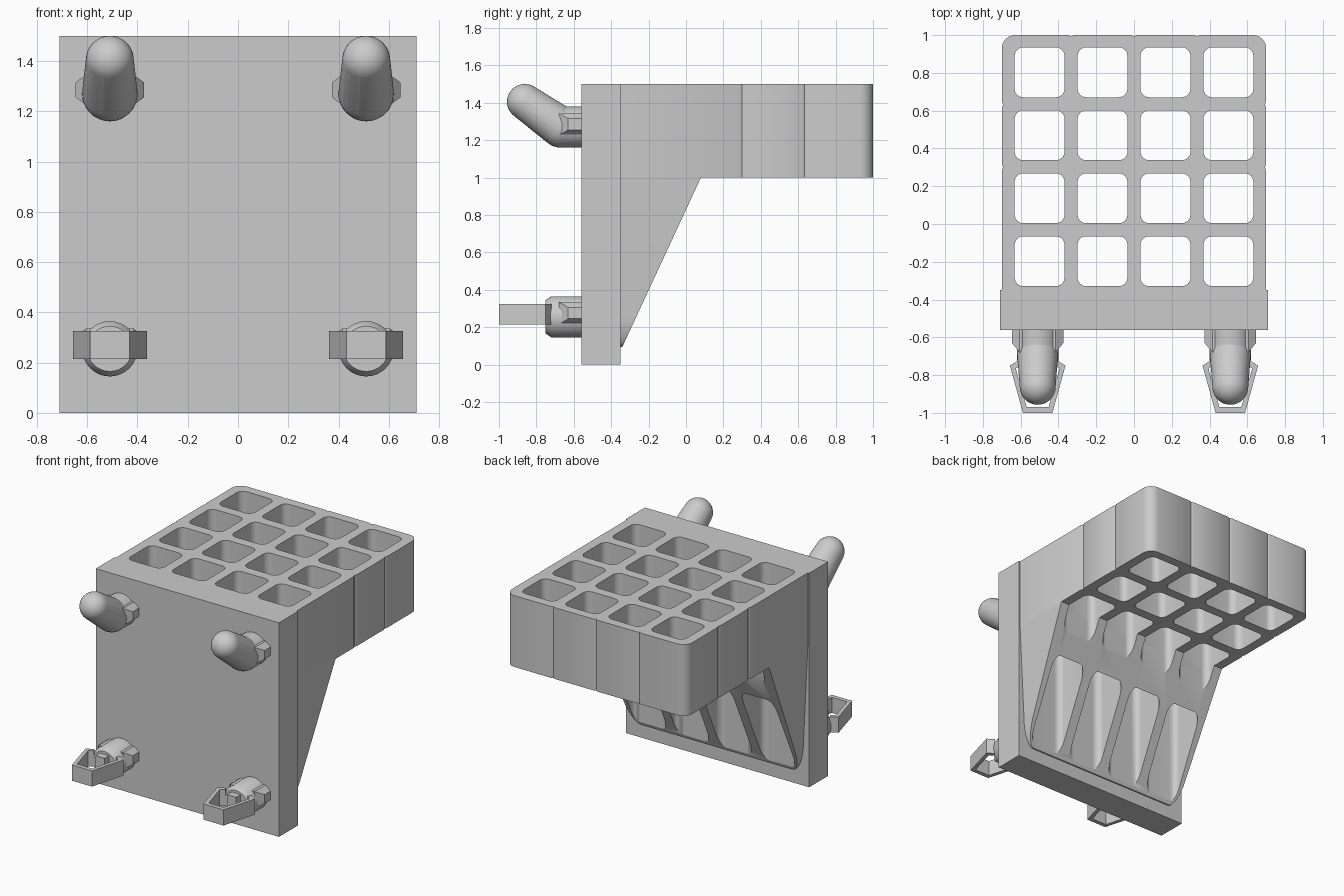
import bpy, bmesh
from math import sin, cos, pi
from mathutils import Vector, Matrix

if "Cube" in bpy.data.objects:
    bpy.data.objects.remove(bpy.data.objects["Cube"])


def make(name, bm, smooth=True):
    bmesh.ops.recalc_face_normals(bm, faces=bm.faces)
    me = bpy.data.meshes.new(name)
    bm.to_mesh(me)
    bm.free()
    ob = bpy.data.objects.new(name, me)
    bpy.context.collection.objects.link(ob)
    if smooth:
        smooth_ob(ob)
    return ob


def activate(ob):
    bpy.ops.object.select_all(action='DESELECT')
    ob.select_set(True)
    bpy.context.view_layer.objects.active = ob


def smooth_ob(ob):
    activate(ob)
    bpy.ops.object.shade_smooth_by_angle(angle=0.6)


def add_prism(bm, pts, z0, z1):
    low = [bm.verts.new((x, y, z0)) for x, y in pts]
    top = [bm.verts.new((x, y, z1)) for x, y in pts]
    bm.faces.new(low[::-1])
    bm.faces.new(top)
    n = len(pts)
    for i in range(n):
        j = (i + 1) % n
        bm.faces.new((low[i], low[j], top[j], top[i]))


def hull(name, pts):
    bm = bmesh.new()
    for p in pts:
        bm.verts.new(p)
    res = bmesh.ops.convex_hull(bm, input=bm.verts)
    bmesh.ops.delete(bm, geom=[v for v in bm.verts if not v.link_faces], context='VERTS')
    bmesh.ops.dissolve_limit(bm, angle_limit=0.002, verts=bm.verts, edges=bm.edges)
    return make(name, bm)


def arc(cx, cy, r, a0, a1, n=6):
    return [(cx + r * cos(a0 + (a1 - a0) * i / n), cy + r * sin(a0 + (a1 - a0) * i / n))
            for i in range(n + 1)]


def rounded_square(cx, cy, h, r):
    pts = []
    for k, (sx, sy) in enumerate([(1, 1), (-1, 1), (-1, -1), (1, -1)]):
        pts += arc(cx + sx * (h - r), cy + sy * (h - r), r, k * pi / 2, (k + 1) * pi / 2)
    return pts


def box(name, x0, x1, y0, y1, z0, z1):
    return hull(name, [(x, y, z) for x in (x0, x1) for y in (y0, y1) for z in (z0, z1)])


def ring(cx, cz, r, y, n=32):
    return [(cx + r * cos(2 * pi * i / n), y, cz + r * sin(2 * pi * i / n)) for i in range(n)]


def sphere_points(c, r, n=24):
    bm = bmesh.new()
    bmesh.ops.create_uvsphere(bm, u_segments=32, v_segments=n, radius=r,
                              matrix=Matrix.Translation(c))
    pts = [v.co.copy() for v in bm.verts]
    bm.free()
    return pts


# back plate
box("back_plate", -0.71, 0.71, -0.56, -0.35, 0, 1.5)

# holder block outline, with fine grooves between cells
g, d = 0.015, 0.008
right = [(0.70, -0.37)]
for y in (0.30, 0.633):
    right += [(0.70, y - g), (0.70 - d, y), (0.70, y + g)]
right += arc(0.63, 0.93, 0.07, 0, pi / 2)
back = []
for x in (0.333, 0, -0.333):
    back += [(x + g, 1.0), (x, 1.0 - d), (x - g, 1.0)]
outline = right + back + [(-x, y) for x, y in reversed(right)]
bm = bmesh.new()
add_prism(bm, outline, 1.0, 1.5)
holder = make("holder_block", bm, False)

# tapered support under the holder, rounded at its lower corners
half = [(0.70, 1.0)] + arc(0, 0, 1, 0, -pi / 2, 10)
half = [(0.70, 1.0)] + [(0.585 + 0.08 * x, 0.295 + 0.2 * y) for x, y in half[1:]]
pts = []
for x, z in half:
    for s in (-1, 1):
        pts += [(s * x, -0.34 + (z - 0.095) * 0.464, z), (s * x, -0.40, z)]
support = hull("sloped_support", pts)

# square holes through holder and support
bm = bmesh.new()
for i in range(4):
    for j in range(4):
        add_prism(bm, rounded_square(-0.5 + i / 3, -0.197 + j / 3, 0.132, 0.045), -0.2, 1.7)
cutter = make("hole_cutter", bm, False)
cutter.hide_render = True
for ob in (holder, support):
    mod = ob.modifiers.new("holes", 'BOOLEAN')
    mod.operation = 'DIFFERENCE'
    mod.solver = 'EXACT'
    mod.object = cutter
    activate(ob)
    bpy.ops.object.modifier_apply(modifier=mod.name)
    smooth_ob(ob)
bpy.data.objects.remove(cutter)


def side_ridges(name, cx, cz):
    base = [(cx + s * 0.095, y, cz + t * 0.06) for s in (-1, 1) for t in (-1, 1)
            for y in (-0.55, -0.68)]
    tip = [(cx + s * 0.136, y, cz + t * 0.03) for s in (-1, 1) for t in (-1, 1)
           for y in (-0.55, -0.63)]
    hull(name, base + tip)


for side, cx in (("left", -0.51), ("right", 0.51)):
    # upper hook: short stub and upward bent capsule
    bend, tip = Vector((cx, -0.67, 1.27)), Vector((cx, -0.862, 1.405))
    hull(side + "_hook_base", ring(cx, 1.27, 0.11, -0.55) + ring(cx, 1.27, 0.11, -0.67))
    hull(side + "_hook", sphere_points(bend, 0.11) + sphere_points(tip, 0.095))
    side_ridges(side + "_hook_ridges", cx, 1.285)

    # lower clip: chamfered stub, ridges, stem and open snap loop
    hull(side + "_clip_base", ring(cx, 0.255, 0.11, -0.55) + ring(cx, 0.255, 0.11, -0.72)
         + ring(cx, 0.255, 0.09, -0.75))
    side_ridges(side + "_clip_ridges", cx, 0.275)
    box(side + "_clip_stem", cx - 0.035, cx + 0.035, -0.80, -0.74, 0.215, 0.325)
    arm = [(0.078, -1.0), (0.147, -0.75), (0.10, -0.72), (0.085, -0.745),
           (0.116, -0.765), (0.058, -0.97)]
    loop = arm + [(-x, y) for x, y in reversed(arm)]
    bm = bmesh.new()
    add_prism(bm, [(cx + x, y) for x, y in loop], 0.215, 0.325)
    make(side + "_clip_loop", bm)
